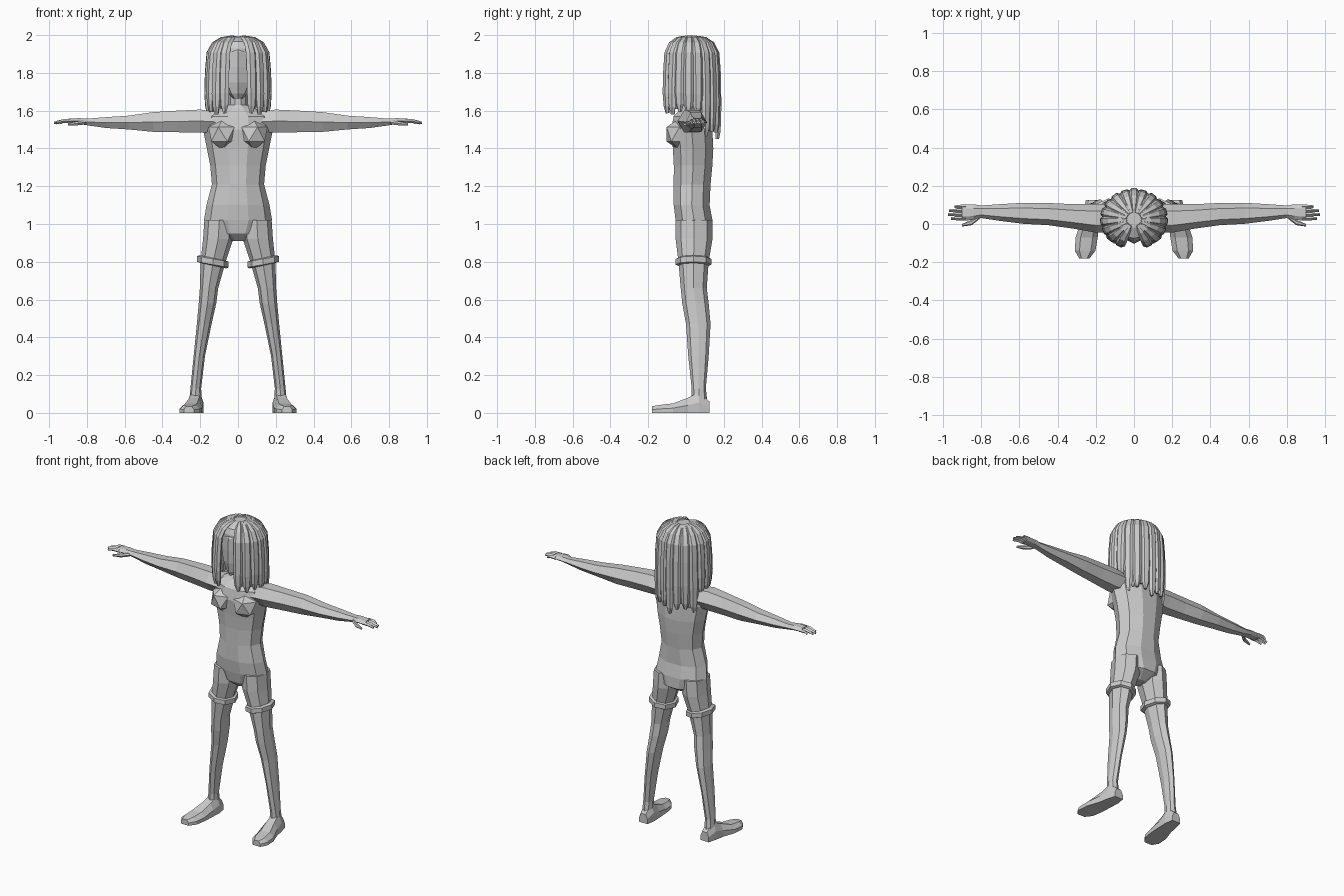
import bpy, bmesh, math, random
from mathutils import Vector

random.seed(4)
if "Cube" in bpy.data.objects:
    bpy.data.objects.remove(bpy.data.objects["Cube"])

grey = bpy.data.materials.new("plain grey")
grey.use_nodes = True
grey.diffuse_color = (0.6, 0.6, 0.6, 1)
grey.node_tree.nodes["Principled BSDF"].inputs["Base Color"].default_value = (0.6, 0.6, 0.6, 1)


def finish(name, bm, mirror):
    bmesh.ops.recalc_face_normals(bm, faces=bm.faces)
    mesh = bpy.data.meshes.new(name)
    bm.to_mesh(mesh)
    bm.free()
    mesh.materials.append(grey)
    obj = bpy.data.objects.new(name, mesh)
    bpy.context.collection.objects.link(obj)
    if mirror:
        mod = obj.modifiers.new("Mirror", 'MIRROR')
        mod.use_mirror_merge = False
    return obj


def loft(name, rings, mirror=False):
    """Skin a row of equal point rings and cap both ends."""
    bm = bmesh.new()
    loops = [[bm.verts.new(p) for p in ring] for ring in rings]
    for a, b in zip(loops, loops[1:]):
        for i in range(len(a)):
            j = (i + 1) % len(a)
            bm.faces.new((a[i], a[j], b[j], b[i]))
    bm.faces.new(loops[0])
    bm.faces.new(loops[-1])
    return finish(name, bm, mirror)


def ring(c, u, v, n=8, turn=0.0):
    c, u, v = Vector(c), Vector(u), Vector(v)
    angles = [turn + math.tau * i / n for i in range(n)]
    return [c + u * math.cos(a) + v * math.sin(a) for a in angles]


def level(z, x, rx, front, back, n=8, tilt=0.0):
    """Horizontal ring between a front and a back y; tilt lifts the outer side."""
    return ring((x, (front + back) / 2, z), (rx, 0, tilt), (0, (back - front) / 2, 0), n)


def upright(x, y, z, ry, rz, n=6):
    """Ring across the x axis, for arms and fingers."""
    return ring((x, y, z), (0, ry, 0), (0, 0, rz), n)


# Torso and neck
loft("torso", [level(z, 0, rx, f, b, 10) for z, rx, f, b in [
    (0.91, 0.045, 0.00, 0.08), (0.95, 0.13, -0.045, 0.145), (1.02, 0.18, -0.06, 0.145),
    (1.10, 0.167, -0.07, 0.13), (1.21, 0.138, -0.07, 0.135), (1.31, 0.147, -0.07, 0.145),
    (1.40, 0.165, -0.075, 0.15), (1.50, 0.185, -0.085, 0.145), (1.57, 0.17, -0.07, 0.12),
    (1.61, 0.095, -0.03, 0.10), (1.63, 0.05, -0.02, 0.085), (1.75, 0.048, -0.02, 0.085)]])

# Bust
bm = bmesh.new()
bmesh.ops.create_icosphere(bm, subdivisions=1, radius=1)
bmesh.ops.scale(bm, verts=bm.verts, vec=(0.085, 0.08, 0.085))
bmesh.ops.translate(bm, verts=bm.verts, vec=(0.08, -0.035, 1.475))
finish("bust", bm, True)

# Legs
loft("leg", [level(z, (i + o) / 2, (o - i) / 2, f, b) for z, i, o, f, b in [
    (0.04, 0.19, 0.26, 0.03, 0.115), (0.13, 0.195, 0.252, 0.03, 0.105),
    (0.30, 0.175, 0.235, 0.012, 0.12), (0.47, 0.14, 0.218, 0.00, 0.13),
    (0.58, 0.115, 0.208, -0.02, 0.12), (0.66, 0.105, 0.202, -0.028, 0.11),
    (0.80, 0.065, 0.198, -0.04, 0.12), (0.92, 0.025, 0.185, -0.055, 0.14),
    (1.02, 0.02, 0.178, -0.055, 0.14)]], True)

# Thigh bands
loft("thigh_band", [level(z, 0.133, rx, f, b, 8, 0.015) for z, rx, f, b in [
    (0.78, 0.07, -0.045, 0.125), (0.785, 0.084, -0.056, 0.135),
    (0.815, 0.084, -0.056, 0.135), (0.82, 0.07, -0.045, 0.125)]], True)


# Feet
def foot_ring(y, x, w, h):
    outline = [(-w, 0), (w, 0), (w, h * .5), (w * .55, h), (-w * .55, h), (-w, h * .5)]
    return [(x + dx, y, z) for dx, z in outline]


loft("foot", [foot_ring(*r) for r in [
    (0.125, 0.222, 0.03, 0.06), (0.07, 0.225, 0.042, 0.11), (0.01, 0.232, 0.046, 0.08),
    (-0.07, 0.248, 0.058, 0.05), (-0.14, 0.256, 0.054, 0.042), (-0.18, 0.26, 0.027, 0.035)]], True)

# Arms and palms
loft("arm", [upright(*r) for r in [
    (0.10, 0.03, 1.54, 0.075, 0.06), (0.20, 0.03, 1.545, 0.075, 0.07),
    (0.32, 0.04, 1.543, 0.064, 0.066), (0.45, 0.052, 1.54, 0.058, 0.06),
    (0.58, 0.056, 1.537, 0.055, 0.042), (0.70, 0.06, 1.537, 0.044, 0.033),
    (0.80, 0.064, 1.54, 0.033, 0.02), (0.84, 0.062, 1.545, 0.041, 0.018),
    (0.90, 0.06, 1.545, 0.042, 0.014)]], True)

# Fingers and thumbs
for i, (name, tip) in enumerate([("index", 0.96), ("middle", 0.975), ("ring", 0.97), ("little", 0.94)]):
    y = 0.029 + 0.0205 * i
    loft(name + "_finger", [upright(0.88, y, 1.545, 0.011, 0.011, 4),
                            upright(0.925, y, 1.545, 0.01, 0.01, 4),
                            upright(tip, y, 1.535, 0.007, 0.007, 4)], True)
loft("thumb", [upright(0.81, 0.04, 1.538, 0.015, 0.013), upright(0.85, 0.008, 1.533, 0.014, 0.012),
               upright(0.90, -0.006, 1.527, 0.007, 0.007)], True)

# Head and scalp
loft("head", [level(z, 0, rx, f, b) for z, rx, f, b in [
    (1.665, 0.025, -0.085, 0.03), (1.69, 0.05, -0.097, 0.09), (1.75, 0.082, -0.104, 0.12),
    (1.83, 0.10, -0.104, 0.14), (1.91, 0.10, -0.10, 0.14), (1.96, 0.07, -0.06, 0.10)]])
loft("scalp", [level(z, 0, rx, f, b, 12) for z, rx, f, b in [
    (1.87, 0.14, -0.09, 0.15), (1.93, 0.135, -0.09, 0.145), (1.965, 0.11, -0.075, 0.125),
    (1.99, 0.05, -0.02, 0.07)]])


# Hair strands run from the crown over the scalp and hang down
def strand(name, degrees, end, width, spread, mirror=True):
    a = math.radians(degrees)
    side = Vector((math.cos(a), math.sin(a), 0))

    def at(reach, z):
        return Vector((0.16 * spread * reach * math.sin(a),
                       0.025 - 0.142 * spread * reach * math.cos(a), z))

    path = []
    for phi in (8, 24, 45, 68, 90):
        p = math.radians(phi)
        path.append(at(math.sin(p) ** 0.7, 1.80 + 0.188 * max(math.cos(p), 0) ** 0.6))
    path += [at(1.02, (1.80 + end) / 2), at(1.0, end + 0.04), at(0.97, end)]
    rings = []
    for i, c in enumerate(path):
        along = (path[min(i + 1, len(path) - 1)] - path[max(i - 1, 0)]).normalized()
        out = side.cross(along).normalized()
        size = (0.35, 0.65, 0.9, 1, 1, 1, 0.8, 0.3)[i]
        rings.append(ring(c, side * width * size, out * 0.017 * (0.5 + size / 2), 6))
    loft(name, rings, mirror)


for i in range(8):
    degrees = 27 + 19.5 * i
    end = (1.60 if degrees < 115 else 1.47) + random.uniform(-0.025, 0.025)
    strand("hair_strand", degrees, end, 0.029, 1.0)
    if i < 7:
        strand("hair_under_strand", degrees + 9.75, end + 0.03, 0.025, 0.93)
strand("back_hair_strand", 180, 1.45, 0.028, 1.02, False)
